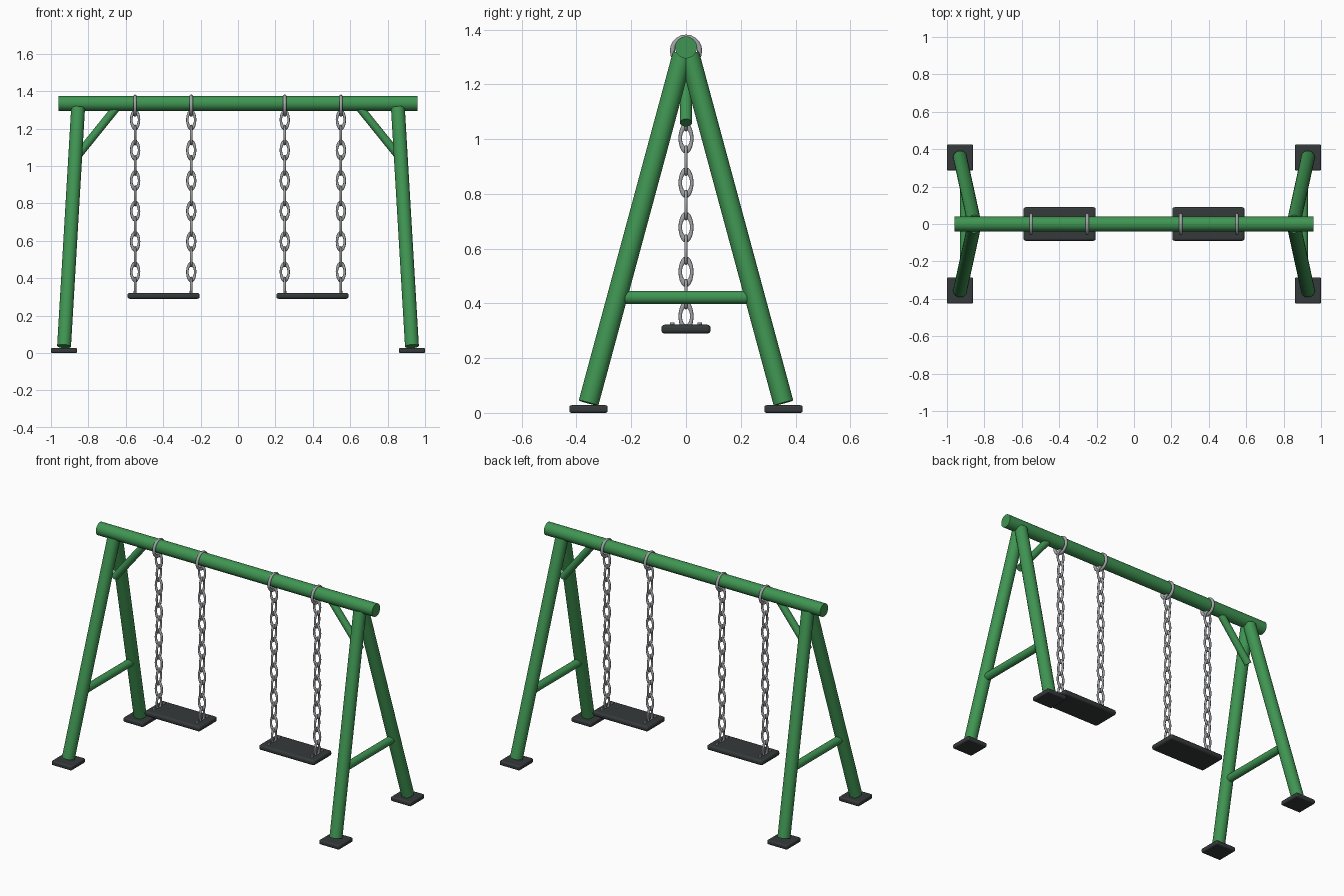
import bpy, math
from mathutils import Vector

if "Cube" in bpy.data.objects:
    bpy.data.objects.remove(bpy.data.objects["Cube"])


def material(name, rgb, metallic=0.0):
    m = bpy.data.materials.new(name)
    m.use_nodes = True
    color = (*rgb, 1)
    m.diffuse_color = color
    m.node_tree.nodes["Principled BSDF"].inputs["Base Color"].default_value = color
    return m


green = material("green paint", (0.05, 0.30, 0.085))
steel = material("grey steel", (0.36, 0.37, 0.39))
rubber = material("dark rubber", (0.035, 0.042, 0.042))


def finish(name, mat):
    ob = bpy.context.object
    ob.name = name
    ob.data.materials.append(mat)
    bpy.ops.object.shade_smooth_by_angle(angle=math.radians(40))
    return ob


def tube(name, start, end, radius, mat, sides=32):
    a, b = Vector(start), Vector(end)
    axis = b - a
    bpy.ops.mesh.primitive_cylinder_add(
        vertices=sides, radius=radius, depth=axis.length, location=(a + b) / 2,
        rotation=axis.to_track_quat('Z', 'Y').to_euler())
    return finish(name, mat)


def slab(name, center, size, bevel):
    bpy.ops.mesh.primitive_cube_add(size=1, location=center)
    ob = bpy.context.object
    ob.scale = size
    bpy.ops.object.transform_apply(location=False, rotation=False, scale=True)
    mod = ob.modifiers.new("rounded edges", 'BEVEL')
    mod.width = bevel
    mod.segments = 3
    return finish(name, rubber)


def ring(name, center, turn, major, minor, stretch=1.0):
    # ring standing upright; turn 0 faces the front, 90 degrees faces the side
    bpy.ops.mesh.primitive_torus_add(
        major_radius=major, minor_radius=minor, major_segments=20, minor_segments=10,
        location=center, rotation=(math.pi / 2, 0, turn))
    bpy.context.object.scale = (1, stretch, 1)
    return finish(name, steel)


# Top beam
tube("top_beam", (-0.96, 0, 1.335), (0.96, 0, 1.335), 0.04, green)

# End frames: splayed legs, feet, cross rung and diagonal brace
for side, s in (("left", 1), ("right", -1)):
    for end, d in (("front", -1), ("back", 1)):
        tube(f"{side}_{end}_leg", (0.93 * s, 0.356 * d, 0.036),
             (0.855 * s, 0.012 * d, 1.31), 0.037, green)
        slab(f"{side}_{end}_foot", (0.93 * s, 0.356 * d, 0.016), (0.14, 0.14, 0.028), 0.008)
        bpy.context.object.location.z = 0.014
    tube(f"{side}_rung", (0.907 * s, -0.25, 0.422), (0.907 * s, 0.25, 0.422), 0.024, green, 24)
    tube(f"{side}_brace", (0.64 * s, 0, 1.325), (0.854 * s, 0, 1.06), 0.022, green, 24)

# Swings: seat, beam collars, chains of alternating links, seat bolts
for side, s in (("left", 1), ("right", -1)):
    slab(f"{side}_seat", (0.398 * s, 0, 0.306), (0.386, 0.18, 0.032), 0.012)
    for place, offset in (("inner", -0.15), ("outer", 0.15)):
        x = (0.4 + offset) * s
        label = f"{side}_{place}"
        ring(f"{label}_collar", (x, 0, 1.323), math.pi / 2, 0.05, 0.009)
        for i in range(12):
            ring(f"{label}_chain_link", (x, 0, 1.247 - 0.0813 * i),
                 math.pi / 2 * (i % 2), 0.021, 0.0065, 2.05)
        for y in (-0.05, 0.05):
            tube(f"{label}_seat_bolt", (x, y, 0.31), (x, y, 0.331), 0.008, steel, 12)
